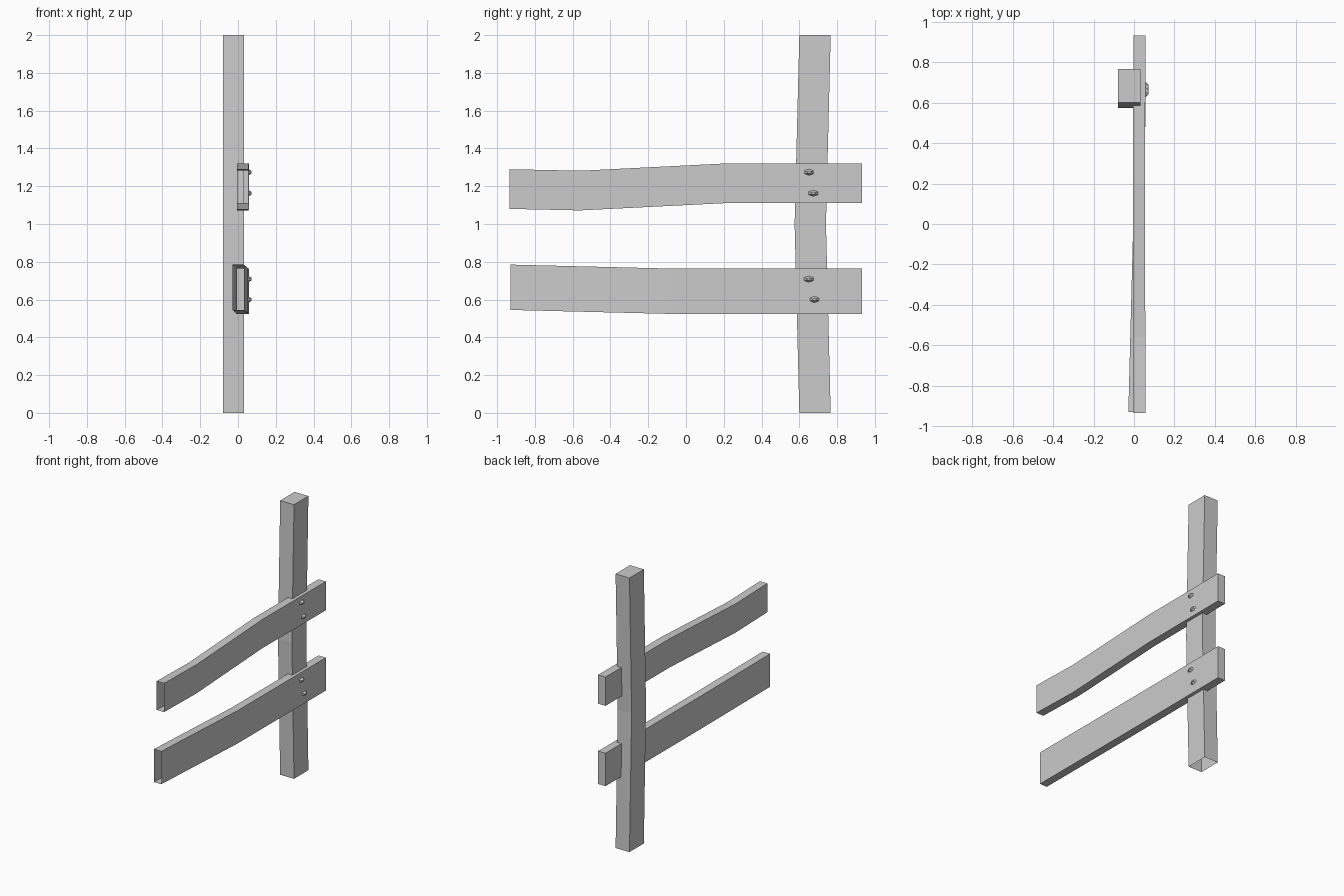
import bpy, bmesh
from mathutils import Vector, Matrix

if "Cube" in bpy.data.objects:
    bpy.data.objects.remove(bpy.data.objects["Cube"])


def beam(name, rings):
    """Loft rectangular rings into a beam; the first end stays open."""
    bm = bmesh.new()
    loops = [[bm.verts.new(p) for p in ring] for ring in rings]
    for a, b in zip(loops, loops[1:]):
        for i in range(4):
            j = (i + 1) % 4
            bm.faces.new((a[i], a[j], b[j], b[i]))
    start = bm.faces.new(loops[0])
    bm.faces.new(loops[-1])
    bmesh.ops.recalc_face_normals(bm, faces=bm.faces[:])
    bmesh.ops.delete(bm, geom=[start], context='FACES_ONLY')
    return finish(name, bm)


def finish(name, bm):
    mesh = bpy.data.meshes.new(name)
    bm.to_mesh(mesh)
    bm.free()
    obj = bpy.data.objects.new(name, mesh)
    bpy.context.collection.objects.link(obj)
    return obj


def rail_ring(y, x, z, height, width=0.06):
    return [(x, y, z), (x + width, y, z), (x + width, y, z + height), (x, y, z + height)]


def post_ring(z, y):
    return [(-0.08, y, z), (0.032, y, z), (0.032, y + 0.166, z), (-0.08, y + 0.166, z)]


# Upright post, slightly bowed, open underneath
beam("post", [post_ring(0, 0.6), post_ring(1, 0.575), post_ring(2, 0.6)])

# Warped rails, open at the broken front end
beam("upper_rail", [rail_ring(-0.935, -0.002, 1.08, 0.21), rail_ring(-0.56, -0.004, 1.072, 0.21),
                    rail_ring(0.2, -0.006, 1.11, 0.21), rail_ring(0.932, -0.003, 1.11, 0.21)])
beam("lower_rail", [rail_ring(-0.93, -0.028, 0.545, 0.24), rail_ring(-0.08, -0.006, 0.524, 0.24),
                    rail_ring(0.932, -0.003, 0.524, 0.24)])

# Faceted nail heads on the outer side
for n, (y, z) in enumerate([(0.652, 1.274), (0.674, 1.163), (0.65, 0.708), (0.68, 0.6)]):
    bm = bmesh.new()
    bmesh.ops.create_cone(bm, cap_ends=True, segments=6, radius1=0.026, radius2=0.009, depth=0.018)
    bmesh.ops.rotate(bm, verts=bm.verts[:], matrix=Matrix.Rotation(1.5708, 3, 'Y'))
    bmesh.ops.rotate(bm, verts=bm.verts[:], matrix=Matrix.Rotation(0.5236, 3, 'X'))
    width = max(v.co.y for v in bm.verts)
    height = max(v.co.z for v in bm.verts)
    bmesh.ops.scale(bm, verts=bm.verts[:], vec=Vector((1, 0.026 / width, 0.018 / height)))
    finish(f"nail_{n + 1}", bm).location = (0.063, y, z)
